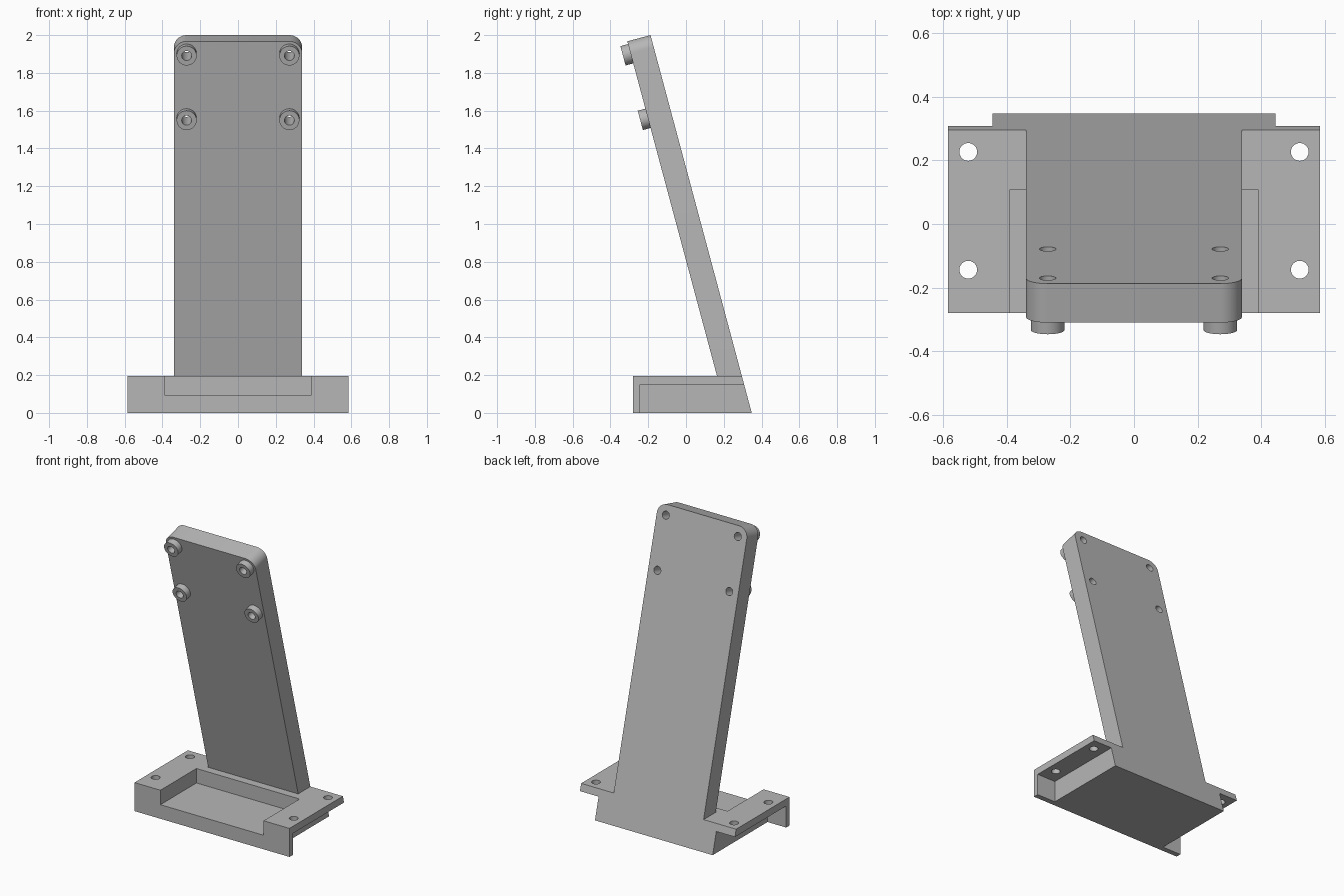
import bpy, bmesh, math
from mathutils import Matrix, Vector

if "Cube" in bpy.data.objects:
    bpy.data.objects.remove(bpy.data.objects["Cube"], do_unlink=True)

GREY = (0.47, 0.47, 0.47, 1)
grey = bpy.data.materials.new("plain grey")
grey.use_nodes = True
grey.diffuse_color = GREY
grey.node_tree.nodes["Principled BSDF"].inputs["Base Color"].default_value = GREY

LEAN = math.radians(15)
BACK, TOP, THICK = 0.348, 0.195, 0.127
HALF, LENGTH, ROUND = 0.34, 2.0 / math.cos(LEAN), 0.068
leaning = Matrix.Translation((0, BACK, 0)) @ Matrix.Rotation(LEAN, 4, "X")


def prism(name, points, sweep, matrix=None):
    """Solid made by sweeping a closed outline along a vector."""
    bm = bmesh.new()
    face = bm.faces.new([bm.verts.new(p) for p in points])
    moved = bmesh.ops.extrude_face_region(bm, geom=[face])["geom"]
    bmesh.ops.translate(bm, vec=Vector(sweep),
                        verts=[v for v in moved if isinstance(v, bmesh.types.BMVert)])
    if matrix:
        bm.transform(matrix)
    bmesh.ops.recalc_face_normals(bm, faces=bm.faces)
    mesh = bpy.data.meshes.new(name)
    bm.to_mesh(mesh)
    bm.free()
    mesh.materials.append(grey)
    obj = bpy.data.objects.new(name, mesh)
    bpy.context.collection.objects.link(obj)
    return obj


def box(name, x0, x1, y0, y1, z0, z1):
    return prism(name, [(x0, y0, z0), (x1, y0, z0), (x1, y1, z0), (x0, y1, z0)], (0, 0, z1 - z0))


def ring(x, z, r, n=32):
    turns = [2 * math.pi * i / n for i in range(n)]
    return [(x + r * math.cos(t), z + r * math.sin(t)) for t in turns]


def rod(name, x, z, r, y0, y1):
    """Cylinder across the leaning plate."""
    return prism(name, [(a, y0, b) for a, b in ring(x, z, r)], (0, y1 - y0, 0), leaning)


def cut(obj, cutters):
    for c in cutters:
        c.hide_render = True
        mod = obj.modifiers.new("cut", "BOOLEAN")
        mod.operation, mod.solver, mod.object = "DIFFERENCE", "EXACT", c
        bpy.context.view_layer.objects.active = obj
        bpy.ops.object.modifier_apply(modifier=mod.name)
        bpy.data.objects.remove(c, do_unlink=True)


def smooth(obj):
    bpy.ops.object.select_all(action="DESELECT")
    obj.select_set(True)
    bpy.context.view_layer.objects.active = obj
    bpy.ops.object.shade_smooth_by_angle(angle=math.radians(30))


# Base with a sloped back, open tray, hollow undersides and screw holes
WIDE, FRONT = 0.586, -0.281
slope_y = BACK - TOP * math.tan(LEAN)
base = prism("base", [(-WIDE, FRONT, 0), (-WIDE, BACK, 0), (-WIDE, slope_y, TOP),
                      (-WIDE, FRONT, TOP)], (2 * WIDE, 0, 0))
cutters = [box("tray_cutter", -0.39, 0.39, -0.5, 0.108, 0.096, 0.4)]
for s in (-1, 1):
    x0, x1 = sorted((s * 0.445, s * 0.8))
    cutters.append(box("underside_cutter", x0, x1, -0.245, 0.6, -0.2, 0.147))
    for y in (-0.144, 0.227):
        cutters.append(prism("hole_cutter", [(a, b, -0.1) for a, b in ring(s * 0.522, y, 0.028)],
                             (0, 0, 0.5)))
cut(base, cutters)
smooth(base)

# Leaning plate with rounded top corners, trimmed level with the base
outline = [(HALF, 0, 0)]
for s in (1, -1):
    arc = [math.pi / 2 * i / 10 for i in range(11)]
    if s < 0:
        arc.reverse()
    outline += [(s * (HALF - ROUND + ROUND * math.cos(t)), 0,
                 LENGTH - ROUND + ROUND * math.sin(t)) for t in arc]
outline.append((-HALF, 0, 0))
plate = prism("leaning_plate", outline, (0, -THICK, 0), leaning)
bm = bmesh.new()
bm.from_mesh(plate.data)
cut_geom = bmesh.ops.bisect_plane(bm, geom=bm.verts[:] + bm.edges[:] + bm.faces[:],
                                  plane_co=(0, 0, TOP), plane_no=(0, 0, -1), clear_outer=True)
bmesh.ops.contextual_create(bm, geom=[e for e in cut_geom["geom_cut"]
                                      if isinstance(e, bmesh.types.BMEdge)])
bmesh.ops.recalc_face_normals(bm, faces=bm.faces)
bm.to_mesh(plate.data)
bm.free()

# Four hollow bosses, with holes running on through the plate
for side, s in (("right", -1), ("left", 1)):
    for level, z in (("upper", LENGTH - ROUND), ("lower", LENGTH - ROUND - 0.354)):
        x = s * (HALF - ROUND)
        boss = rod(f"{level}_{side}_boss", x, z, 0.053, -THICK, -THICK - 0.042)
        for part in (boss, plate):
            cut(part, [rod("bore_cutter", x, z, 0.026, 0.1, -0.4)])
        smooth(boss)
smooth(plate)
